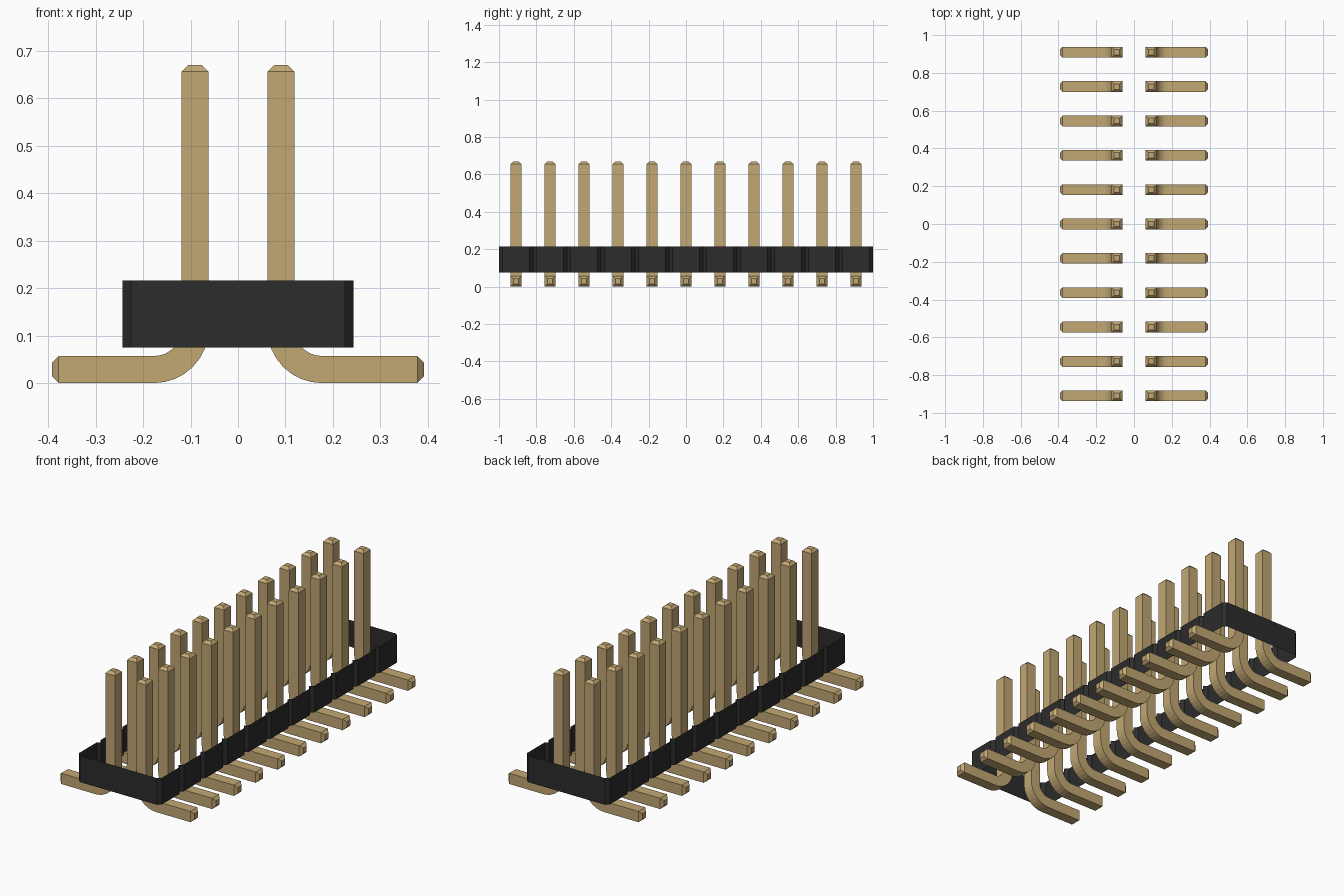
import bpy, bmesh, math
from mathutils import Vector

cube = bpy.data.objects.get("Cube")
if cube:
    bpy.data.objects.remove(cube, do_unlink=True)

COUNT = 11
PITCH = 2 / COUNT
HALF = 0.0285       # half thickness of a pin
TIP = 0.014         # chamfer on pin ends
HEIGHT = 0.67
REACH = 0.392
PIN_X = 0.0905
BEND = 0.086        # centreline radius of the bend


def material(name, rgb, rough):
    mat = bpy.data.materials.new(name)
    mat.use_nodes = True
    color = (*rgb, 1)
    mat.diffuse_color = color
    bsdf = mat.node_tree.nodes["Principled BSDF"]
    bsdf.inputs["Base Color"].default_value = color
    bsdf.inputs["Roughness"].default_value = rough
    return mat


def make_mesh(name, bm, mat):
    mesh = bpy.data.meshes.new(name)
    bmesh.ops.recalc_face_normals(bm, faces=bm.faces)
    bm.to_mesh(mesh)
    bm.free()
    mesh.materials.append(mat)
    return mesh


def add_object(name, mesh, location=(0, 0, 0), turn=0):
    obj = bpy.data.objects.new(name, mesh)
    obj.location = location
    obj.rotation_euler.z = turn
    bpy.context.collection.objects.link(obj)
    return obj


def bridge(bm, a, b):
    for i in range(len(a)):
        j = (i + 1) % len(a)
        bm.faces.new((a[i], a[j], b[j], b[i]))


gold = material("brass gold", (0.54, 0.39, 0.175), 0.5)
black = material("black plastic", (0.025, 0.025, 0.025), 0.7)

# Bent pin: square sections swept from the foot tip, round the bend, to the top
small = HALF - TIP
sections = [(REACH, HALF, 0, small), (REACH - TIP, HALF, 0, HALF)]
STEPS = 8
for i in range(STEPS + 1):
    a = math.pi / 2 * i / STEPS
    sections.append((PIN_X + BEND * (1 - math.sin(a)),
                     HALF + BEND * (1 - math.cos(a)), a, HALF))
sections += [(PIN_X, HEIGHT - TIP, math.pi / 2, HALF),
             (PIN_X, HEIGHT, math.pi / 2, small)]

bm = bmesh.new()
rings = []
for x, z, a, h in sections:
    across = Vector((math.sin(a), 0, math.cos(a)))
    side = Vector((0, 1, 0))
    rings.append([bm.verts.new(Vector((x, 0, z)) + across * (h * u) + side * (h * v))
                  for u, v in ((-1, -1), (1, -1), (1, 1), (-1, 1))])
for a, b in zip(rings, rings[1:]):
    bridge(bm, a, b)
bm.faces.new(rings[0])
bm.faces.new(rings[-1])
pin = make_mesh("pin", bm, gold)

for i in range(COUNT):
    y = (i - (COUNT - 1) / 2) * PITCH
    add_object(f"left_pin_{i + 1}", pin, (0, y, 0))
    add_object(f"right_pin_{i + 1}", pin, (0, y, 0), math.pi)

# Housing: open thin wall with a V notch between neighbouring segments
WIDE, CUT, LOW, HIGH = 0.243, 0.018, 0.075, 0.216
side = [(WIDE - CUT, -1)]
for i in range(COUNT):
    y = -1 + i * PITCH
    side += [(WIDE, y + CUT), (WIDE, y + PITCH - CUT), (WIDE - CUT, y + PITCH)]
outline = side + [(-x, -y) for x, y in side]
bm = bmesh.new()
low, high = [[bm.verts.new((x, y, z)) for x, y in outline] for z in (LOW, HIGH)]
bridge(bm, low, high)
add_object("housing_wall", make_mesh("housing_wall", bm, black))
